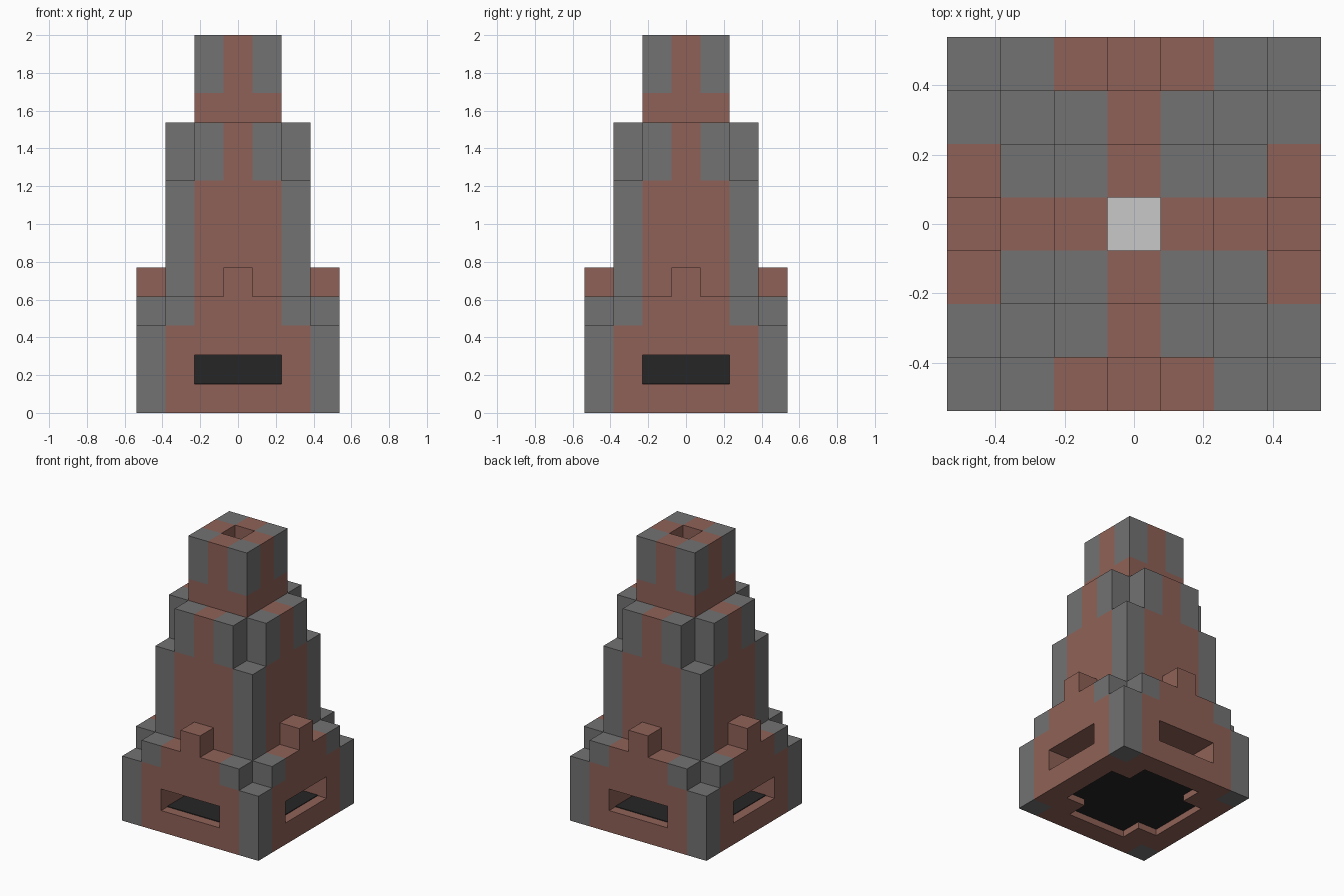
import bpy, bmesh
from mathutils import Matrix, Vector

if "Cube" in bpy.data.objects:
    bpy.data.objects.remove(bpy.data.objects["Cube"], do_unlink=True)

U = 2 / 13  # edge length of one building block


def material(name, rgb):
    m = bpy.data.materials.new(name)
    m.use_nodes = True
    m.diffuse_color = (*rgb, 1)
    m.node_tree.nodes["Principled BSDF"].inputs["Base Color"].default_value = (*rgb, 1)
    return m


RED = material("red brick", (0.275, 0.121, 0.095))
GREY = material("grey stone", (0.17, 0.17, 0.17))
BLACK = material("black soot", (0.019, 0.019, 0.019))
PALE = material("pale ash", (0.58, 0.58, 0.58))


def finish(name, bm, mats):
    mesh = bpy.data.meshes.new(name)
    bm.normal_update()
    bm.to_mesh(mesh)
    bm.free()
    for m in mats:
        mesh.materials.append(m)
    obj = bpy.data.objects.new(name, mesh)
    bpy.context.collection.objects.link(obj)
    return obj


def boxes(name, spans, mat):
    """Boxes given as (half x, half y, bottom, top) in blocks."""
    bm = bmesh.new()
    for hx, hy, low, high in spans:
        place = Matrix.Translation((0, 0, (low + high) / 2 * U))
        size = Matrix.Diagonal((2 * hx * U, 2 * hy * U, (high - low) * U, 1))
        bmesh.ops.create_cube(bm, size=1, matrix=place @ size)
    finish(name, bm, [mat])


def is_grey(x, y, z):
    """Stone trim: corners everywhere, thickening toward each tier's top."""
    near, far = sorted((abs(x), abs(y)))
    if far == 3:
        return near == 3 or (near == 2 and z == 3)
    if far == 2:
        return z > 2 and (near == 2 or (near == 1 and z > 7))
    return near == 1 and z > 10


def cells(half, low, high, keep):
    r = range(-half, half + 1)
    return {(x, y, z) for x in r for y in r for z in range(low, high)
            if keep(*sorted((abs(x), abs(y))), z)}


# Block layout of each tier: near/far are the sorted distances from the axis
parts = {
    "base_walls": cells(3, 0, 4, lambda n, f, z: (
        (f == 3 and not (n == 3 and z == 3) and not (z == 1 and n < 2))
        or (n == f == 2 and z < 2))),
    "wall_crests": cells(3, 4, 5, lambda n, f, z: f == 3 and n == 0),
    "tower_body": cells(2, 2, 10, lambda n, f, z: (
        not (n == 2 and z > 7) and not (f == 0 and z > 3))),
    "chimney_top": cells(1, 10, 13, lambda n, f, z: f > 0),
}
solid = set().union(*parts.values())


def build_tier(name, blocks):
    """Skin the outer faces of a set of blocks."""
    bm = bmesh.new()
    for block in sorted(blocks):
        middle = Vector(block) + Vector((0, 0, 0.5))
        for axis in range(3):
            for sign in (-1, 1):
                n = Vector((0, 0, 0))
                n[axis] = sign
                if tuple(int(a + b) for a, b in zip(block, n)) in solid:
                    continue
                u = Vector((n.y, n.z, n.x))
                v = n.cross(u)
                ring = [middle + (n + a * u + b * v) / 2
                        for a, b in ((-1, -1), (1, -1), (1, 1), (-1, 1))]
                face = bm.faces.new([bm.verts.new(p * U) for p in ring])
                face.material_index = int(is_grey(*block))
    bmesh.ops.remove_doubles(bm, verts=bm.verts, dist=0.001)
    finish(name, bm, [RED, GREY])


for part, blocks in parts.items():
    build_tier(part, blocks)

# Sooty hearth: solid core, cross-shaped floor, thin soot layer on the sills
boxes("hearth_core", [(1.5, 1.5, 0.3, 2)], BLACK)
boxes("hearth_floor", [(1.5, 2.5, 0.3, 1), (2.5, 1.5, 0.3, 1)], BLACK)
boxes("sill_soot", [(1.5, 3.05, 1, 1.03), (3.05, 1.5, 1, 1.03)], BLACK)

# Ash at the bottom of the flue
boxes("flue_ash", [(0.5, 0.5, 4, 4.05)], PALE)
